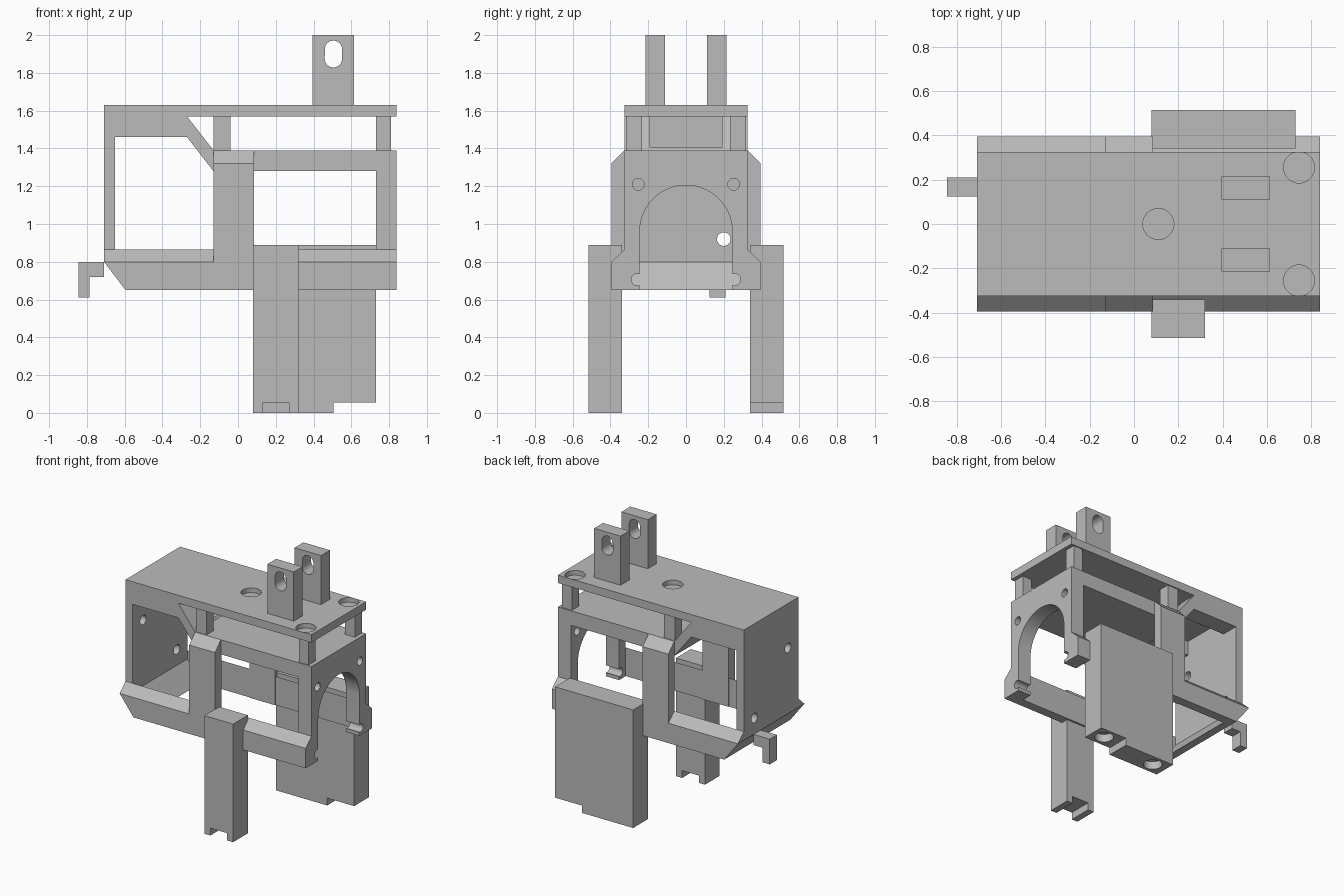
import bpy, bmesh, math
from mathutils import Vector

if "Cube" in bpy.data.objects:
    bpy.data.objects.remove(bpy.data.objects["Cube"])

grey = bpy.data.materials.new("light grey")
grey.diffuse_color = (0.5, 0.5, 0.5, 1)
grey.use_nodes = True
grey.node_tree.nodes["Principled BSDF"].inputs["Base Color"].default_value = grey.diffuse_color


def prism(name, pts, axis, a, b, slope=False):
    """Extrude a 2D profile along an axis; x: pts=(y,z), y: pts=(x,z), z: pts=(x,y)."""
    place = {'x': lambda p, t: (t, p[0], p[1]),
             'y': lambda p, t: (p[0], t, p[1]),
             'z': lambda p, t: (p[0], p[1], t)}[axis]
    bm = bmesh.new()
    lo = [bm.verts.new(place(p, a)) for p in pts]
    hi = [bm.verts.new(place(p, b)) for p in pts]
    bm.faces.new(lo)
    bm.faces.new(hi)
    n = len(pts)
    for i in range(n):
        bm.faces.new((lo[i], lo[(i + 1) % n], hi[(i + 1) % n], hi[i]))
    if slope:  # trim along the slanted lower left end
        geom = bm.verts[:] + bm.edges[:] + bm.faces[:]
        bmesh.ops.bisect_plane(bm, geom=geom, plane_co=(-0.71, 0, 0.80),
                               plane_no=Vector((-0.15, 0, -0.115)), clear_outer=True)
        bmesh.ops.holes_fill(bm, edges=[e for e in bm.edges if e.is_boundary], sides=0)
    bmesh.ops.recalc_face_normals(bm, faces=bm.faces)
    me = bpy.data.meshes.new(name)
    bm.to_mesh(me)
    bm.free()
    ob = bpy.data.objects.new(name, me)
    bpy.context.collection.objects.link(ob)
    me.materials.append(grey)
    return ob


def box(name, x0, x1, y0, y1, z0, z1):
    return prism(name, [(x0, y0), (x1, y0), (x1, y1), (x0, y1)], 'z', z0, z1)


def circle(u, v, r, n=32):
    return [(u + r * math.cos(2 * math.pi * i / n), v + r * math.sin(2 * math.pi * i / n))
            for i in range(n)]


def cut(ob, cutters):
    bpy.context.view_layer.objects.active = ob
    for c in cutters:
        c.hide_render = True
        m = ob.modifiers.new("cut", 'BOOLEAN')
        m.operation = 'DIFFERENCE'
        m.solver = 'EXACT'
        m.object = c
        bpy.ops.object.modifier_apply(modifier=m.name)
        bpy.data.objects.remove(c)


# top plate with three blind round recesses
plate = box("top_plate", -0.71, 0.84, -0.325, 0.325, 1.57, 1.63)
cut(plate, [prism("cutter", circle(x, y, 0.07), 'z', 1.595, 1.7)
            for x, y in ((0.11, 0), (0.745, 0.255), (0.745, -0.255))])

# inner deck under the top plate
box("inner_deck", -0.13, 0.74, -0.325, 0.325, 1.28, 1.39)

# left end wall with two holes, and slanted lower wall
wall = box("left_wall", -0.71, -0.65, -0.325, 0.325, 0.80, 1.57)
cut(wall, [prism("cutter", circle(y, z, 0.036), 'x', -0.8, -0.6)
           for y, z in ((0.2, 0.92), (-0.2, 1.295))])
prism("slanted_wall", [(-0.71, 0.80), (-0.595, 0.65), (-0.535, 0.65), (-0.65, 0.80)],
      'y', -0.39, 0.39)

# upper left frame with diagonal brace, open in the middle
frame = prism("upper_frame", [(-0.71, 1.57), (-0.27, 1.57), (-0.13, 1.39), (-0.13, 1.28),
                              (-0.27, 1.46), (-0.71, 1.46)], 'y', -0.325, 0.325)
cut(frame, [box("cutter", -0.65, -0.1, -0.19, 0.19, 1.405, 1.65)])

# right end wall with arch, bolt holes and clip notches
arch = [(0.245 * math.cos(math.pi * i / 32), 0.96 + 0.245 * math.sin(math.pi * i / 32))
        for i in range(33)]
half = [(0.245, 0.65), (0.395, 0.65), (0.395, 0.80), (0.325, 0.865), (0.325, 1.39)]
outline = half + [(-y, z) for y, z in reversed(half)] + arch[::-1]
end = prism("arched_end_wall", outline, 'x', 0.73, 0.84)
cut(end, [prism("cutter", circle(s * y, z, 0.031), 'x', 0.6, 0.9)
          for s in (-1, 1) for y, z in ((0.252, 1.21), (0.258, 0.705))])

for s, side in ((-1, "front"), (1, "back")):
    # chamfered lower rail and central column
    rail = [(0.325, 0.65), (0.395, 0.65), (0.395, 0.80), (0.325, 0.865)]
    prism(side + "_rail", [(s * y, z) for y, z in rail], 'x', -0.71, 0.74, slope=True)
    col = [(0.32, 0.65), (0.395, 0.65), (0.395, 1.32), (0.325, 1.39), (0.32, 1.39)]
    prism(side + "_column", [(s * y, z) for y, z in col], 'x', -0.13, 0.085)
    # short posts between deck and top plate
    y0, y1 = sorted((s * 0.233, s * 0.317))
    box(side + "_left_post", -0.13, -0.04, y0, y1, 1.385, 1.575)
    box(side + "_right_post", 0.73, 0.81, y0, y1, 1.385, 1.575)
    # upright lug with slotted hole
    y0, y1 = sorted((s * 0.11, s * 0.215))
    lug = box(side + "_lug", 0.395, 0.615, y0, y1, 1.625, 2.0)
    slot = [(x, z + (0.025 if i < 16 else -0.025))
            for i, (x, z) in enumerate(circle(0.505, 1.90, 0.046))]
    cut(lug, [prism("cutter", slot, 'y', y0 - 0.05, y1 + 0.05)])

# narrow front leg with notched foot
prism("front_leg", [(0.08, 0), (0.13, 0), (0.13, 0.055), (0.27, 0.055), (0.27, 0),
                    (0.32, 0), (0.32, 0.89), (0.08, 0.89)], 'y', -0.515, -0.34)

# wide back leg with stepped foot and round sockets underneath
leg = prism("back_leg", [(0.08, 0), (0.505, 0), (0.505, 0.055), (0.73, 0.055),
                         (0.73, 0.89), (0.08, 0.89)], 'y', 0.34, 0.515)
cut(leg, [prism("cutter", circle(x, 0.4275, 0.065), 'z', -0.1, z)
          for x, z in ((0.19, 0.06), (0.63, 0.115))])

# hook on the left end
prism("hook", [(-0.845, 0.61), (-0.785, 0.61), (-0.785, 0.72), (-0.71, 0.72),
               (-0.71, 0.80), (-0.845, 0.80)], 'y', 0.125, 0.21)

# smooth round holes, keep edges sharp
for ob in bpy.context.scene.objects:
    ob.select_set(True)
bpy.context.view_layer.objects.active = plate
bpy.ops.object.shade_smooth_by_angle(angle=math.radians(30))
